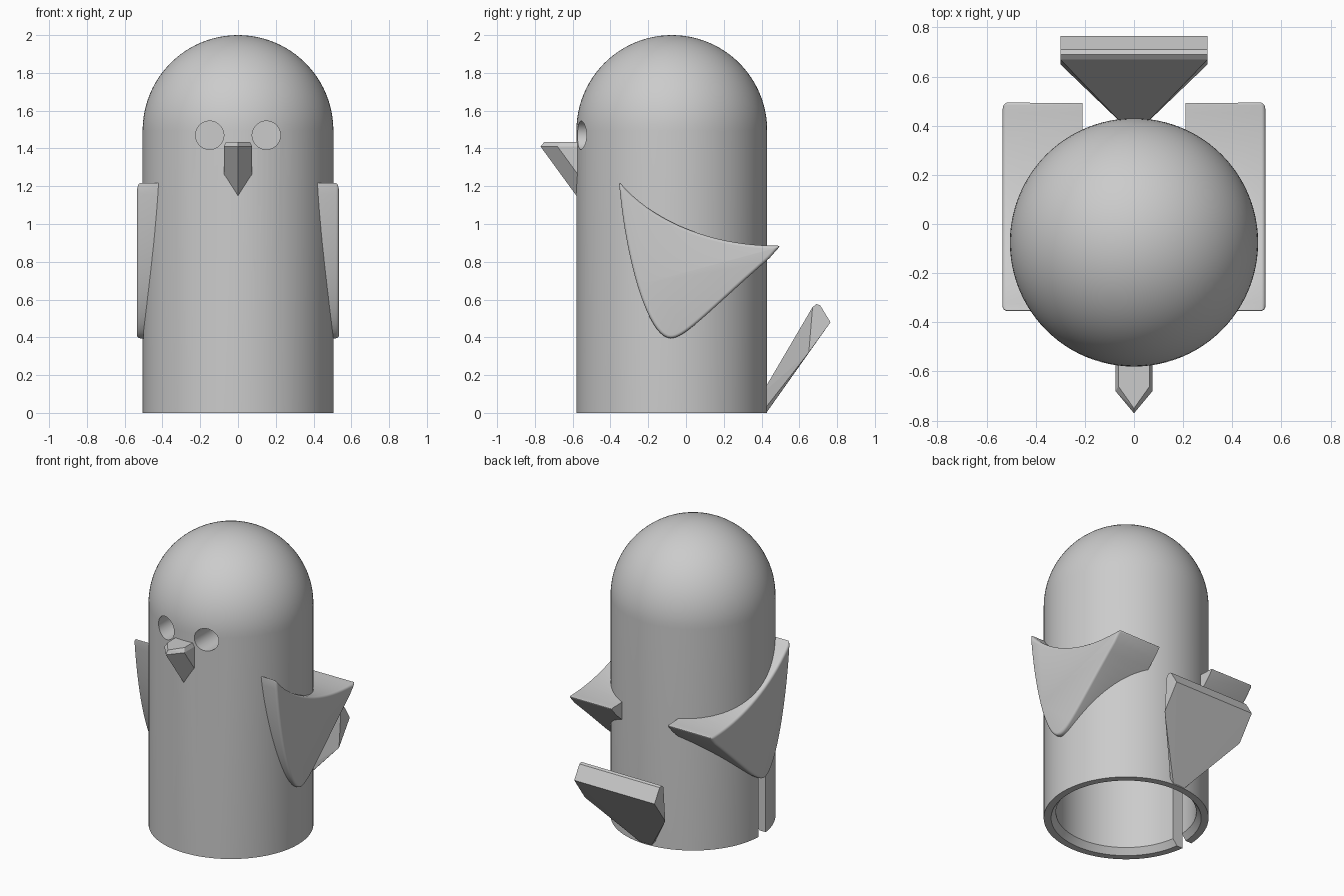
import bpy, bmesh, math
from mathutils import Vector, Matrix
from mathutils.geometry import interpolate_bezier

AXIS_Y = -0.075
RADIUS = 0.505
DOME_Z = 2 - RADIUS

cube = bpy.data.objects.get("Cube")
if cube:
    bpy.data.objects.remove(cube, do_unlink=True)

grey = bpy.data.materials.new("plain grey")
grey.use_nodes = True
grey.diffuse_color = (0.6, 0.6, 0.6, 1)
grey.node_tree.nodes["Principled BSDF"].inputs["Base Color"].default_value = grey.diffuse_color


def finish(name, bm):
    """Turn a bmesh into a named grey object."""
    bmesh.ops.recalc_face_normals(bm, faces=bm.faces[:])
    mesh = bpy.data.meshes.new(name)
    bm.to_mesh(mesh)
    bm.free()
    mesh.materials.append(grey)
    obj = bpy.data.objects.new(name, mesh)
    bpy.context.collection.objects.link(obj)
    return obj


def activate(obj):
    bpy.ops.object.select_all(action='DESELECT')
    obj.select_set(True)
    bpy.context.view_layer.objects.active = obj


def smooth(obj):
    activate(obj)
    bpy.ops.object.shade_smooth_by_angle(angle=math.radians(32))


def cut(obj, cutter):
    """Subtract the cutter and remove it."""
    cutter.hide_render = True
    mod = obj.modifiers.new("cut", 'BOOLEAN')
    mod.operation = 'DIFFERENCE'
    mod.solver = 'EXACT'
    mod.object = cutter
    activate(obj)
    bpy.ops.object.modifier_apply(modifier=mod.name)
    bpy.data.objects.remove(cutter, do_unlink=True)


def cylinder(name, radius, depth, matrix, sides):
    bm = bmesh.new()
    bmesh.ops.create_cone(bm, cap_ends=True, segments=sides, radius1=radius,
                          radius2=radius, depth=depth, matrix=matrix)
    return finish(name, bm)


def hull(name, points):
    bm = bmesh.new()
    for p in points:
        bm.verts.new(p)
    bmesh.ops.convex_hull(bm, input=bm.verts[:])
    bmesh.ops.dissolve_limit(bm, angle_limit=0.01, verts=bm.verts[:], edges=bm.edges[:])
    return finish(name, bm)


# Hollow domed body, turned from a profile
profile = [(0, 1.3), (0.43, 1.3), (0.43, 0.04), (0.46, 0), (RADIUS, 0)]
for i in range(25):
    a = math.pi / 2 * i / 24
    profile.append((RADIUS * math.cos(a), DOME_Z + RADIUS * math.sin(a)))
profile[-1] = (0, 2)
bm = bmesh.new()
ring = [bm.verts.new((r, AXIS_Y, z)) for r, z in profile]
edges = [bm.edges.new(pair) for pair in zip(ring, ring[1:])]
bmesh.ops.spin(bm, geom=ring + edges, cent=(0, AXIS_Y, 0), axis=(0, 0, 1),
               angle=2 * math.pi, steps=96, use_merge=False)
bmesh.ops.remove_doubles(bm, verts=bm.verts[:], dist=0.0005)
body = finish("body", bm)

# Round eye sockets
for side in (1, -1):
    place = Matrix.Translation((side * 0.15, -0.55, 1.47)) @ Matrix.Rotation(math.pi / 2, 4, 'X')
    cut(body, cylinder("eye_cutter", 0.075, 0.5, place, 48))

# Narrow slot in the right wall
bm = bmesh.new()
bmesh.ops.create_cube(bm, size=1, matrix=Matrix.Translation((-0.5, -0.095, 0.2))
                      @ Matrix.Diagonal((0.4, 0.08, 0.5, 1)))
cut(body, finish("slot_cutter", bm))
smooth(body)

# Wings: curved outline in y and z, extruded sideways with a rounded outer rim
curves = [((-0.355, 1.225), (-0.32, 0.8), (-0.2, 0.395), (-0.08, 0.395)),
          ((-0.08, 0.395), (0.0, 0.395), (0.15, 0.57), (0.495, 0.865)),
          ((0.5, 0.885), (0.2, 0.88), (-0.15, 0.98), (-0.355, 1.225))]
outline = []
for n, curve in enumerate(curves):
    pts = interpolate_bezier(*[Vector((0, y, z)) for y, z in curve], 20)
    # the two lower curves share ends with the next one
    outline += pts[:-1]
INNER, OUTER = 0.21, 0.535
for side, label in ((1, "left"), (-1, "right")):
    bm = bmesh.new()
    face = bm.faces.new([bm.verts.new((INNER, p.y, p.z)) for p in outline])
    grown = bmesh.ops.extrude_face_region(bm, geom=[face], use_keep_orig=True)["geom"]
    bmesh.ops.translate(bm, vec=(OUTER - INNER, 0, 0),
                        verts=[g for g in grown if isinstance(g, bmesh.types.BMVert)])
    bmesh.ops.recalc_face_normals(bm, faces=bm.faces[:])
    rim = [e for e in bm.edges if max(v.co.x for v in e.verts) > INNER + 0.01
           and len(e.link_faces) == 2 and e.calc_face_angle() > 0.6]
    bmesh.ops.bevel(bm, geom=rim, offset=0.02, segments=4, profile=0.5,
                    affect='EDGES', clamp_overlap=True)
    for v in bm.verts:
        v.co.x *= side
    wing = finish(label + "_wing", bm)
    cut(wing, cylinder("wing_cutter", 0.49, 4, Matrix.Translation((0, AXIS_Y, 1)), 96))
    smooth(wing)

# Beak: pointed plan swept down and back into the body
plan = [(-0.075, -0.68), (0, -0.77), (0.075, -0.68)]
points = []
for z, back, shrink in ((1.435, 0.02, 0.85), (1.41, 0, 1), (1.1, 0.226, 1)):
    points += [(x * shrink, y + back, z) for x, y in plan]
    points += [(s * 0.075 * shrink, -0.45, z) for s in (1, -1)]
hull("beak", points)

# Tail: slanted fan widening to a thick end
section = [(0.04, 0.40, 0), (0.04, 0.425, 0), (0.04, 0.40, 0.1), (0.3, 0.65, 0.32),
           (0.3, 0.765, 0.48), (0.3, 0.71, 0.57), (0.3, 0.69, 0.576), (0.3, 0.67, 0.56)]
hull("tail", [(s * w, y, z) for w, y, z in section for s in (1, -1)])
